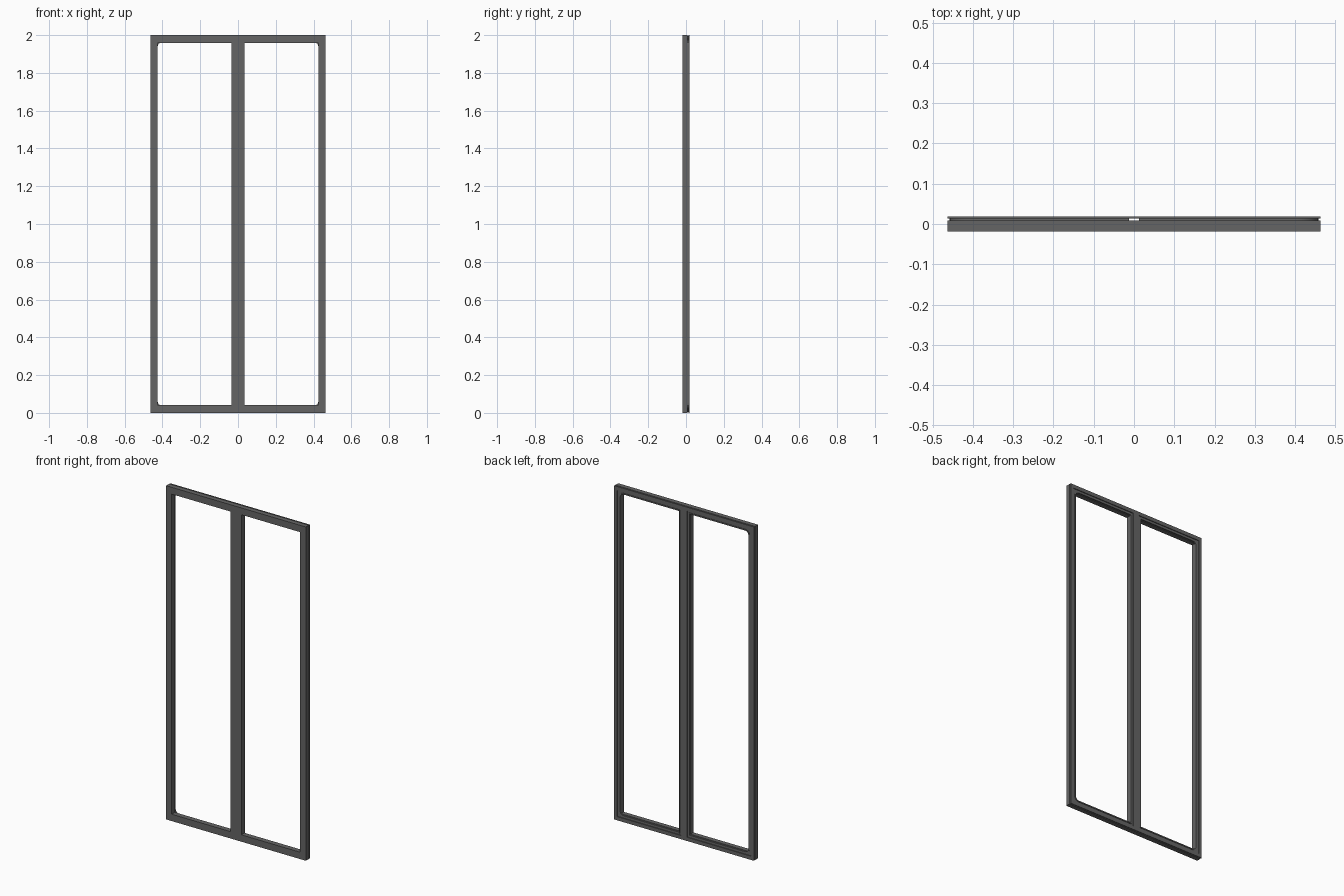
import bpy, bmesh, math

old = bpy.data.objects.get("Cube")
if old:
    bpy.data.objects.remove(old, do_unlink=True)

HALF, HEIGHT = 0.463, 2.0
FRONT, BACK = -0.019, 0.019

grey = bpy.data.materials.new("dark grey metal")
grey.use_nodes = True
colour = (0.13, 0.13, 0.13, 1)
grey.diffuse_color = colour
grey.node_tree.nodes["Principled BSDF"].inputs["Base Color"].default_value = colour


def finish(name, bm):
    bmesh.ops.recalc_face_normals(bm, faces=bm.faces)
    mesh = bpy.data.meshes.new(name)
    bm.to_mesh(mesh)
    bm.free()
    mesh.materials.append(grey)
    obj = bpy.data.objects.new(name, mesh)
    bpy.context.collection.objects.link(obj)
    return obj


def two_pane_frame(name, jamb, post, rail, y0, y1):
    """Flat frame with two openings, extruded from y0 to y1."""
    xs = [-HALF, jamb - HALF, -post, post, HALF - jamb, HALF]
    zs = [0, rail, HEIGHT - rail, HEIGHT]
    bm = bmesh.new()
    grid = [[bm.verts.new((x, y0, z)) for z in zs] for x in xs]
    for i in range(len(xs) - 1):
        for j in range(len(zs) - 1):
            if j == 1 and i in (1, 3):
                continue
            bm.faces.new((grid[i][j], grid[i + 1][j],
                          grid[i + 1][j + 1], grid[i][j + 1]))
    out = bmesh.ops.extrude_face_region(bm, geom=bm.faces[:])
    moved = [g for g in out["geom"] if isinstance(g, bmesh.types.BMVert)]
    bmesh.ops.translate(bm, verts=moved, vec=(0, y1 - y0, 0))
    return finish(name, bm)


def outline(d):
    """Pane outline inset by d, rounded at the two outer corners."""
    x0, x1 = 0.012 + d * 0.68, 0.458 - d
    z0, z1 = 0.005 + d, 1.995 - d
    r = 0.055 - d
    pts = [(x0, z1), (x0, z0)]
    for cz, start in ((z0 + r, -90), (z1 - r, 0)):
        for k in range(9):
            a = math.radians(start + k * 90 / 8)
            pts.append((x1 - r + r * math.cos(a), cz + r * math.sin(a)))
    return pts


def pane_seal(name, side):
    """Stepped seal running round one opening."""
    profile = [(0, 0.009), (0, 0.014), (0.026, 0.014),
               (0.026, 0.017), (0.033, 0.017), (0.033, 0.009)]
    bm = bmesh.new()
    loops = [[bm.verts.new((side * x, y, z)) for x, z in outline(d)]
             for d, y in profile]
    for i, a in enumerate(loops):
        b = loops[(i + 1) % len(loops)]
        for k in range(len(a)):
            n = (k + 1) % len(a)
            bm.faces.new((a[k], a[n], b[n], b[k]))
    obj = finish(name, bm)
    bpy.ops.object.select_all(action='DESELECT')
    obj.select_set(True)
    bpy.context.view_layer.objects.active = obj
    bpy.ops.object.shade_smooth_by_angle(angle=math.radians(30))


# Main frame with jambs, rails and centre post
two_pane_frame("front_frame", 0.037, 0.035, 0.041, FRONT, 0.009)
# Narrow flange standing off behind the seals
two_pane_frame("back_flange", 0.02, 0.02, 0.022, 0.014, BACK)
# One seal per opening
pane_seal("left_seal", 1)
pane_seal("right_seal", -1)
